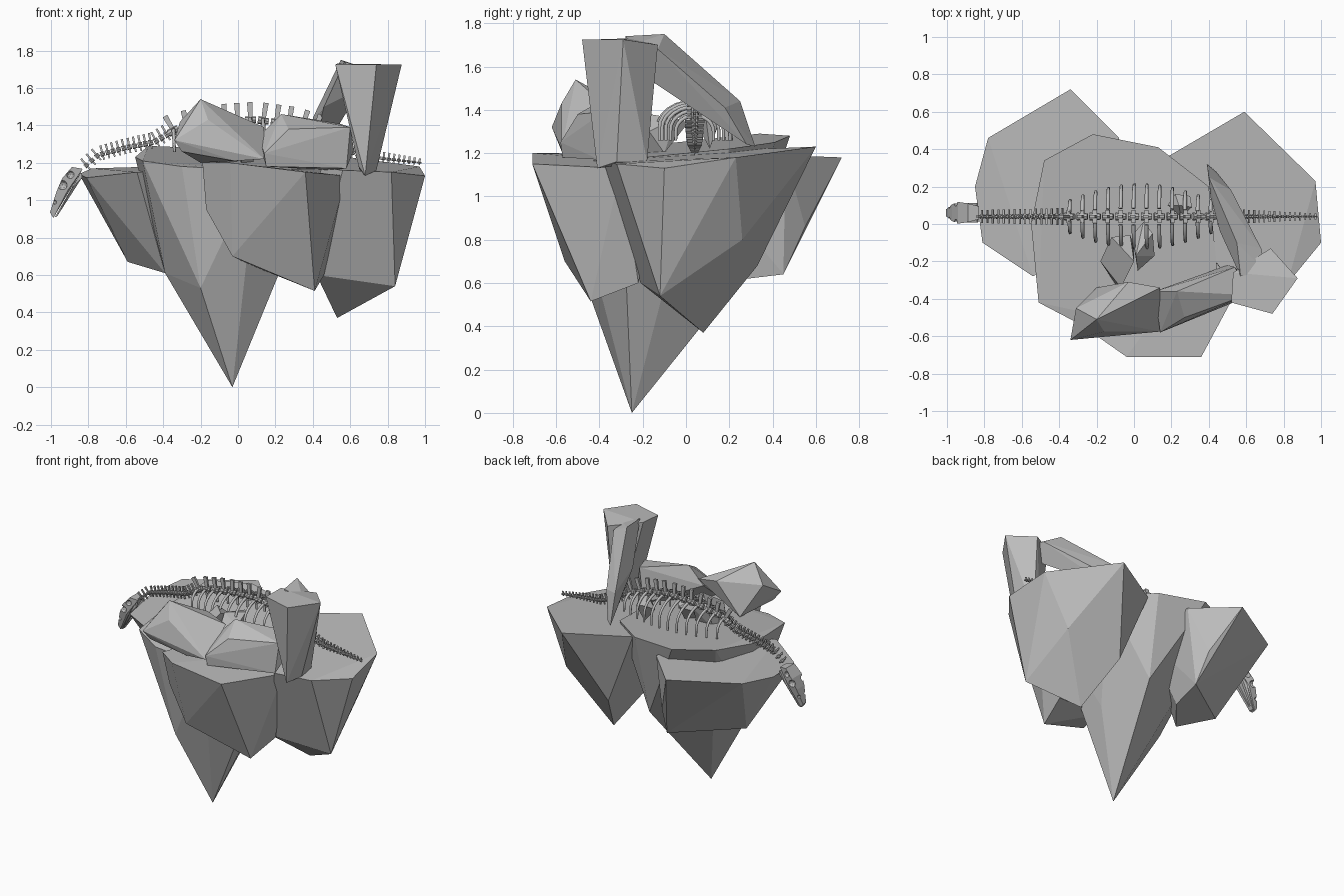
import bpy, bmesh, math
from mathutils import Vector, Matrix

if "Cube" in bpy.data.objects:
    bpy.data.objects.remove(bpy.data.objects["Cube"])

stone_grey = bpy.data.materials.new("stone_grey")
stone_grey.use_nodes = True
COLOUR = (0.5, 0.5, 0.5, 1)
stone_grey.diffuse_color = COLOUR
stone_grey.node_tree.nodes["Principled BSDF"].inputs["Base Color"].default_value = COLOUR


def finish(name, bm):
    """Turn a bmesh into a named object with the stone colour."""
    bmesh.ops.recalc_face_normals(bm, faces=bm.faces)
    mesh = bpy.data.meshes.new(name)
    bm.to_mesh(mesh)
    bm.free()
    obj = bpy.data.objects.new(name, mesh)
    bpy.context.collection.objects.link(obj)
    mesh.materials.append(stone_grey)
    return obj


def rock(name, *points):
    """Faceted boulder wrapped around a few corner points."""
    bm = bmesh.new()
    verts = [bm.verts.new(p) for p in points]
    bmesh.ops.convex_hull(bm, input=verts)
    loose = [v for v in bm.verts if not v.link_faces]
    bmesh.ops.delete(bm, geom=loose, context='VERTS')
    bmesh.ops.dissolve_limit(bm, angle_limit=math.radians(4), verts=bm.verts, edges=bm.edges)
    return finish(name, bm)


# Main masses of the floating island
rock("central_spire",
     (-.55, 0, 1.23), (-.48, .34, 1.29), (-.22, .48, 1.28), (.13, .41, 1.25), (.4, .2, 1.22),
     (.45, -.3, 1.17), (.1, -.55, 1.16), (-.3, -.53, 1.18), (-.51, -.42, 1.21),
     (-.39, -.2, .61), (-.2, -.44, .53), (.2, -.1, .58), (.1, .28, .66), (-.03, -.25, 0))
rock("head_end_boulder",
     (-.34, .72, 1.18), (-.78, .46, 1.17), (-.85, .2, 1.14), (-.81, -.1, 1.12), (-.54, -.28, 1.15),
     (-.1, 0, 1.18), (-.08, .46, 1.19), (-.19, .55, .86), (-.59, .14, .67), (-.16, .45, .64),
     (-.39, -.03, .61), (-.2, .2, .61))
rock("tail_end_boulder",
     (.59, .6, 1.23), (.97, .23, 1.18), (1, -.1, 1.13), (.82, -.32, 1.15), (.56, -.38, 1.16),
     (.3, .0, 1.19), (.18, .36, 1.22), (.84, -.12, .54), (.53, .08, .37), (.42, -.21, .6),
     (.4, .33, .68), (.79, .26, .8))
rock("front_boulder",
     (-.19, -.605, 1.2), (-.04, -.71, 1.2), (.36, -.71, 1.15), (.58, -.3, 1.13), (.4, -.1, 1.15),
     (-.1, -.3, 1.19), (-.17, -.55, .95), (-.03, -.56, .7), (.41, -.44, .515), (.46, -.22, .6),
     (.05, -.3, .66))

# Loose rocks lying on the island
rock("front_wedge_rock",
     (-.34, -.62, 1.32), (-.2, -.51, 1.54), (-.31, -.45, 1.42), (-.03, -.31, 1.43), (.14, -.34, 1.39),
     (.14, -.575, 1.22), (-.16, -.575, 1.43), (-.02, -.575, 1.21), (-.3, -.59, 1.26), (-.2, -.34, 1.2))
rock("front_long_rock",
     (.11, -.36, 1.34), (.23, -.36, 1.46), (.27, -.5, 1.38), (.14, -.58, 1.25), (.15, -.57, 1.18),
     (.6, -.38, 1.39), (.54, -.23, 1.41), (.62, -.33, 1.27), (.58, -.4, 1.17), (.5, -.22, 1.16))
rock("standing_pillar",
     (.52, -.42, 1.725), (.74, -.48, 1.725), (.875, -.29, 1.725), (.73, -.13, 1.7), (.53, -.26, 1.73),
     (.645, -.38, 1.18), (.68, -.41, 1.13), (.74, -.32, 1.16), (.72, -.18, 1.16), (.65, -.2, 1.16))
rock("leaning_beam",
     (.55, -.1, 1.75), (.68, -.13, 1.68), (.7, -.25, 1.7), (.57, -.28, 1.74), (.66, -.26, 1.6),
     (.46, -.04, 1.5), (.4, .25, 1.44), (.52, .18, 1.41), (.39, .32, 1.23), (.44, .28, 1.24),
     (.41, .14, 1.41))
rock("small_rock_a",
     (-.18, -.2, 1.27), (-.12, -.07, 1.36), (-.02, -.06, 1.32), (0, -.2, 1.38), (-.07, -.34, 1.28),
     (-.1, -.32, 1.2), (-.14, -.12, 1.18), (0, -.12, 1.18))
rock("small_rock_b",
     (-.01, -.06, 1.3), (.05, .01, 1.34), (.1, -.05, 1.36), (.11, -.17, 1.3), (.02, -.25, 1.28),
     (.01, -.17, 1.38), (.08, -.1, 1.2), (.02, -.2, 1.18))
rock("small_rock_c",
     (.18, .1, 1.32), (.22, .16, 1.36), (.3, .15, 1.34), (.31, .09, 1.38), (.25, .04, 1.35),
     (.24, .1, 1.41), (.26, .11, 1.22))

# Backbone path, from the skull to the tip of the tail: (x, z)
SPINE = [(-.83, 1.17), (-.75, 1.24), (-.6, 1.28), (-.45, 1.31), (-.33, 1.38), (-.1, 1.42),
         (.1, 1.43), (.3, 1.4), (.42, 1.36), (.55, 1.28), (.66, 1.235), (.8, 1.22), (.98, 1.2)]
SPINE_Y = .04


def spine_at(x):
    """Height and slope angle of the backbone at x."""
    for (xa, za), (xb, zb) in zip(SPINE, SPINE[1:]):
        if x <= xb:
            break
    return za + (zb - za) * (x - xa) / (xb - xa), math.atan2(zb - za, xb - xa)


def bone_block(bm, frame, offset, size, flare=1.0):
    """Box bone in the vertebra's frame, its upper end widened by flare."""
    made = bmesh.ops.create_cube(bm, size=1)["verts"]
    for v in made:
        wide = flare if v.co.z > 0 else 1
        v.co = Vector((v.co.x * size[0] * wide, v.co.y * size[1] * wide, v.co.z * size[2]))
        v.co = frame @ (v.co + Vector(offset))


def vertebrae(name, start, end, step, body, spine_up, spine_down, side):
    """Row of vertebrae; sizes are (first, last) pairs blended along the row."""
    bm = bmesh.new()
    count = round((end - start) / step)
    for i in range(count + 1):
        t = i / count
        x = start + (end - start) * t
        b, up, down, w = [a + (c - a) * t for a, c in (body, spine_up, spine_down, side)]
        z, slope = spine_at(x)
        frame = Matrix.Translation((x, SPINE_Y, z)) @ Matrix.Rotation(-slope, 4, 'Y')
        turn = Matrix.Rotation(math.pi / 2, 4, 'Y')
        bmesh.ops.create_cone(bm, cap_ends=True, segments=8, radius1=b, radius2=b * .8,
                              depth=step * .85, matrix=frame @ turn)
        blade = step * .32
        bone_block(bm, frame, (0, 0, up / 2), (blade, b * .6, up), 1.3)
        bone_block(bm, frame, (0, 0, -down / 2), (blade, b * .6, down))
        bone_block(bm, frame, (0, 0, b * .3), (blade, w * 2, b * .6))
    return finish(name, bm)


vertebrae("neck_vertebrae", -.81, -.38, .029, (.012, .018), (.045, .055), (.03, .035), (.035, .045))
vertebrae("back_vertebrae", -.345, .41, .0685, (.021, .021), (.09, .1), (.025, .025), (.035, .035))
vertebrae("tail_vertebrae", .45, .97, .028, (.017, .005), (.06, .022), (.04, .012), (.045, .016))

# Ribs: mirrored arcs hanging from each back vertebra
curve = bpy.data.curves.new("ribs", 'CURVE')
curve.dimensions = '3D'
curve.bevel_depth = .009
curve.bevel_resolution = 1
curve.use_fill_caps = True
for i in range(12):
    x = -.345 + i * .0685
    z, slope = spine_at(x)
    reach = .075 + .095 * math.sin(math.pi * (i + .5) / 12)
    drop = z - 1.25
    for side in (-1, 1):
        spline = curve.splines.new('POLY')
        spline.points.add(7)
        for k, p in enumerate(spline.points):
            a = math.radians(15 + 110 * k / 7)
            out = reach * math.sin(min(a, math.pi / 2))
            low = drop * (1 - math.cos(a)) / 1.55
            p.co = (x + .005 * k / 7, SPINE_Y + side * out, z + .01 - low, 1)
            p.radius = 1.2 - .05 * k
ribs = bpy.data.objects.new("ribs", curve)
bpy.context.collection.objects.link(ribs)
curve.materials.append(stone_grey)

# Skull frame: local x runs to the snout, z is the top of the head
skull_frame = Matrix.Translation((-.84, .06, 1.15)) @ Matrix.Rotation(math.radians(120), 4, 'Y')
skull_frame = skull_frame @ Matrix.Rotation(math.pi, 4, 'X')
# Half-outlines (along, half width, height), mirrored across the head
CRANIUM = [(-.02, .035, .0), (0, .05, .055), (.08, .058, .07), (.16, .045, .06), (.27, .018, .035),
           (.285, .015, .005), (.12, .05, .012)]
JAW = [(0, .052, 0), (.02, .05, -.02), (.27, .018, -.008), (.28, .015, .0), (.1, .052, -.002)]
JAW_INNER = [(-.05, .035, -.05), (.24, .006, -.05), (.24, .006, .05), (-.05, .035, .05)]


def mirrored(half):
    return [skull_frame @ Vector((u, s * v, w)) for u, v, w in half for s in (-1, 1)]


def cut(target, cutter):
    """Carve the cutter out of the target, then hide it."""
    mod = target.modifiers.new("opening", 'BOOLEAN')
    mod.operation = 'DIFFERENCE'
    mod.solver = 'EXACT'
    mod.object = cutter
    cutter.hide_render = True
    cutter.hide_viewport = True
    cutter.hide_set(True)


skull = rock("skull", *mirrored(CRANIUM))
jaw = rock("lower_jaw", *mirrored(JAW))
cut(jaw, rock("jaw_gap_cutter", *mirrored(JAW_INNER)))

# Eye sockets, temple openings and nostrils
bm = bmesh.new()
for along, wide, high, radius in ((.11, .054, .05, .026), (.04, .055, .04, .022), (.21, .032, .042, .012)):
    for side in (-1, 1):
        spot = Matrix.Translation((along, side * wide, high))
        bmesh.ops.create_icosphere(bm, subdivisions=2, radius=radius, matrix=skull_frame @ spot)
cut(skull, finish("socket_cutter", bm))
